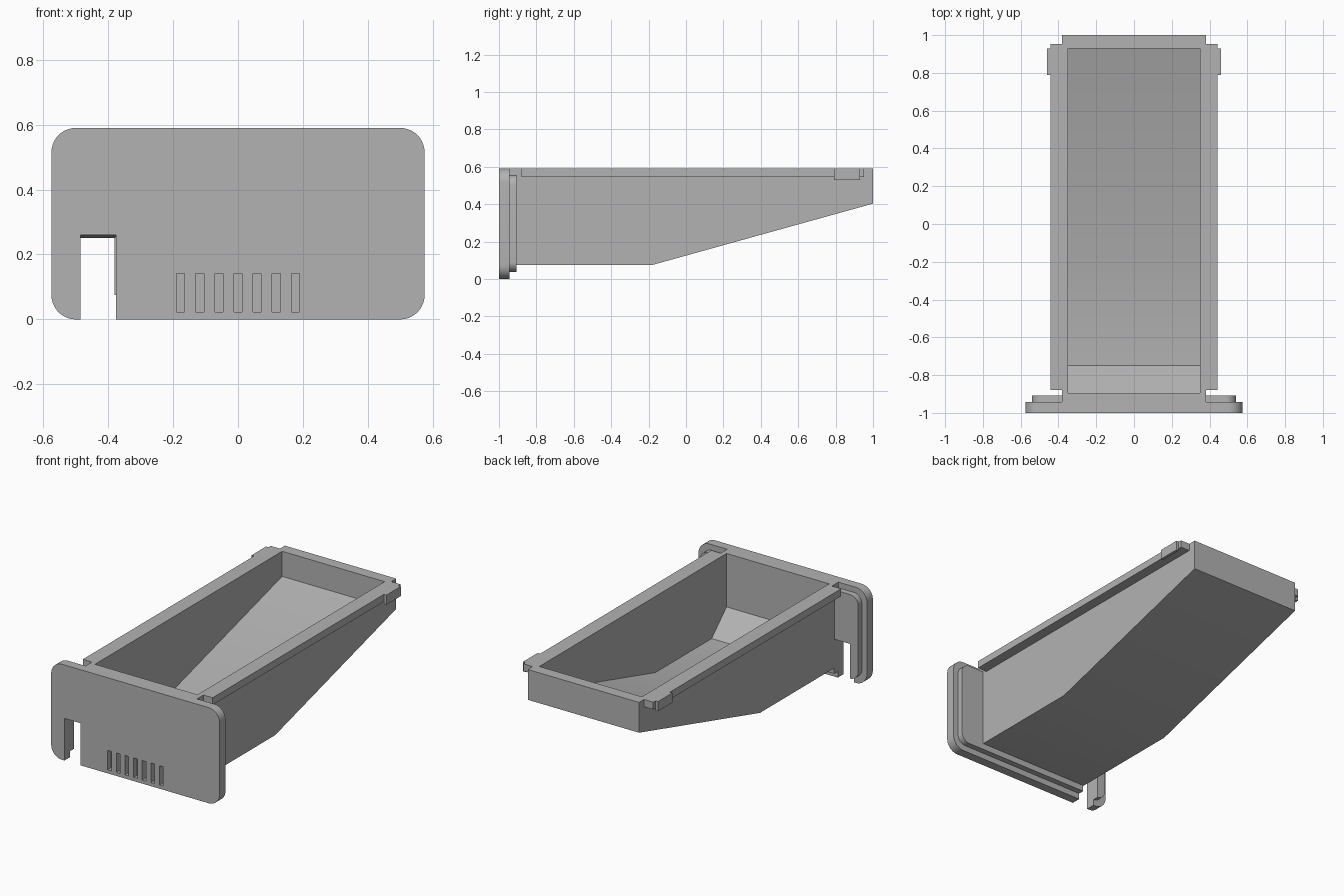
import bpy
import bmesh
from math import cos, sin, pi, radians

old = bpy.data.objects.get("Cube")
if old:
    bpy.data.objects.remove(old, do_unlink=True)

grey = bpy.data.materials.new("plain grey")
grey.use_nodes = True
colour = (0.45, 0.45, 0.45, 1)
grey.diffuse_color = colour
grey.node_tree.nodes["Principled BSDF"].inputs["Base Color"].default_value = colour


def prism(name, points, axis, lo, hi):
    """Extrude a (y, z) profile along x, or an (x, z) profile along y."""
    bm = bmesh.new()
    verts = [bm.verts.new((lo, a, b) if axis == "x" else (a, lo, b)) for a, b in points]
    face = bm.faces.new(verts)
    moved = bmesh.ops.extrude_face_region(bm, geom=[face])["geom"]
    step = (hi - lo, 0, 0) if axis == "x" else (0, hi - lo, 0)
    bmesh.ops.translate(bm, vec=step,
                        verts=[v for v in moved if isinstance(v, bmesh.types.BMVert)])
    bmesh.ops.recalc_face_normals(bm, faces=bm.faces)
    mesh = bpy.data.meshes.new(name)
    bm.to_mesh(mesh)
    bm.free()
    mesh.materials.append(grey)
    obj = bpy.data.objects.new(name, mesh)
    bpy.context.collection.objects.link(obj)
    return obj


def rect(a0, a1, b0, b1):
    return [(a0, b0), (a1, b0), (a1, b1), (a0, b1)]


def rounded(half, z0, z1, r, steps=10):
    """Rounded rectangle centred on x = 0."""
    corners = [(half - r, z1 - r), (r - half, z1 - r), (r - half, z0 + r), (half - r, z0 + r)]
    return [(cx + r * cos((q + i / steps) * pi / 2), cz + r * sin((q + i / steps) * pi / 2))
            for q, (cx, cz) in enumerate(corners) for i in range(steps + 1)]


def activate(obj):
    bpy.ops.object.select_all(action="DESELECT")
    obj.select_set(True)
    bpy.context.view_layer.objects.active = obj


def cut(obj, cutter):
    activate(obj)
    mod = obj.modifiers.new("cut", "BOOLEAN")
    mod.operation = "DIFFERENCE"
    mod.solver = "EXACT"
    mod.object = cutter
    bpy.ops.object.modifier_apply(modifier=mod.name)
    bpy.data.objects.remove(cutter, do_unlink=True)


FRONT, STEP, INNER, TOP = -1.0, -0.943, -0.907, 0.59

# Tray with sloping underside, hollowed from above
tray = prism("tray", [(STEP, 0.075), (-0.18, 0.075), (1, 0.403), (1, TOP), (STEP, TOP)],
             "x", -0.38, 0.38)
cut(tray, prism("tray_hollow", [(-0.895, 0.26), (-0.75, 0.12), (-0.2, 0.12),
                                (0.93, 0.435), (0.93, 0.7), (-0.895, 0.7)],
                "x", -0.35, 0.35))

# Front panel and the smaller stepped panel behind it
front_panel = prism("front_panel", rounded(0.575, 0, TOP, 0.075), "y", FRONT, STEP)
back_panel = prism("back_panel", rounded(0.54, 0.037, 0.555, 0.055), "y", STEP, INNER)

# Open slot through both panels, its top sloping down to the rear
for panel in (front_panel, back_panel):
    cut(panel, prism("slot_cutter", [(-1.1, -0.1), (-0.85, -0.1), (-0.85, 0.245), (-1.1, 0.27)],
                     "x", -0.485, -0.376))

# Row of shallow vents
for i in range(-3, 4):
    x = i * 0.059
    cut(front_panel, prism("vent_cutter", rect(x - 0.0125, x + 0.0125, 0.022, 0.142),
                           "y", -1.1, -0.965))

# Side rails with small clips near the back
parts = [tray, front_panel, back_panel]
for side, s in (("left", 1), ("right", -1)):
    parts.append(prism(side + "_rail", rect(-0.88, 0.952, 0.545, TOP), "x", s * 0.38, s * 0.443))
    parts.append(prism(side + "_clip", rect(0.79, 0.93, 0.53, TOP), "x", s * 0.443, s * 0.46))

for part in parts:
    activate(part)
    bpy.ops.object.shade_smooth_by_angle(angle=radians(30))
